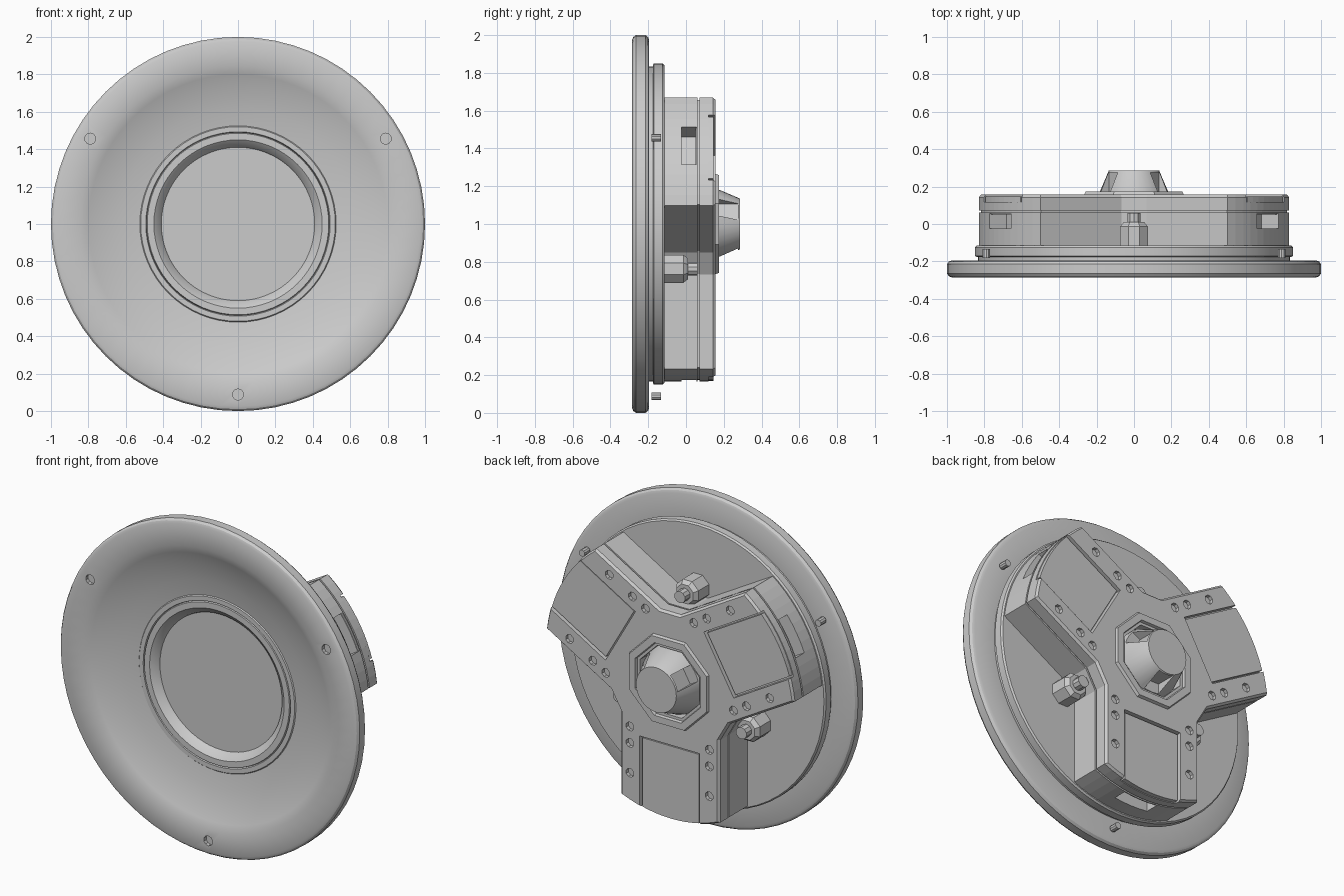
import bpy, bmesh
from math import sin, cos, tan, asin, pi, radians

if "Cube" in bpy.data.objects:
    bpy.data.objects.remove(bpy.data.objects["Cube"])

ARMS = [radians(a) for a in (30, 150, 270)]
GAPS = [radians(a) for a in (90, 210, 330)]


def polar(u, v, a):
    """Point u along the direction a and v across it, in the disc plane (x, z)."""
    return (u * cos(a) - v * sin(a), 1 + u * sin(a) + v * cos(a))


def finish(bm, name, smooth=False):
    bmesh.ops.recalc_face_normals(bm, faces=bm.faces)
    me = bpy.data.meshes.new(name)
    bm.to_mesh(me)
    bm.free()
    ob = bpy.data.objects.new(name, me)
    bpy.context.collection.objects.link(ob)
    if smooth:
        bpy.ops.object.select_all(action='DESELECT')
        ob.select_set(True)
        bpy.context.view_layer.objects.active = ob
        bpy.ops.object.shade_smooth_by_angle(angle=radians(28))
    return ob


def add_prism(bm, pts, y0, y1, pts1=None):
    lo = [bm.verts.new((x, y0, z)) for x, z in pts]
    hi = [bm.verts.new((x, y1, z)) for x, z in (pts1 or pts)]
    bm.faces.new(lo)
    bm.faces.new(hi[::-1])
    n = len(lo)
    for i in range(n):
        j = (i + 1) % n
        bm.faces.new((lo[i], lo[j], hi[j], hi[i]))


def rect(a, u0, u1, h):
    return [polar(u, v, a) for u, v in ((u0, -h), (u1, -h), (u1, h), (u0, h))]


def circle(c, r, n):
    return [(c[0] + r * cos((i + .5) * 2 * pi / n), c[1] + r * sin((i + .5) * 2 * pi / n))
            for i in range(n)]


def lathe(name, profile, n=64, smooth=True):
    """Spin (radius, y) points around the disc axis."""
    bm = bmesh.new()
    rings = []
    for r, y in profile:
        if r == 0:
            rings.append([bm.verts.new((0, y, 1))] * n)
        else:
            rings.append([bm.verts.new((r * cos(i * 2 * pi / n), y, 1 + r * sin(i * 2 * pi / n)))
                          for i in range(n)])
    for A, B in zip(rings, rings[1:]):
        for i in range(n):
            j = (i + 1) % n
            bm.faces.new(list(dict.fromkeys((A[i], A[j], B[j], B[i]))))
    return finish(bm, name, smooth)


def cut(ob, bm):
    cutter = finish(bm, "cutter")
    cutter.hide_render = True
    m = ob.modifiers.new("cut", 'BOOLEAN')
    m.operation, m.solver, m.object = 'DIFFERENCE', 'EXACT', cutter
    bpy.context.view_layer.objects.active = ob
    bpy.ops.object.modifier_apply(modifier=m.name)
    bpy.data.objects.remove(cutter)


def star(h, R, c):
    """Three arm outline: half width h, rounded ends at R, inner corners cut at c."""
    pts = []
    u, da = 2 * (c - h * sin(pi / 3)), asin(h / R)
    for a in ARMS:
        pts.append(polar(u, -h, a))
        pts += [polar(R, 0, a + da * (k / 6 - 1)) for k in range(13)]
        pts.append(polar(u, h, a))
    return pts


# front flange with dished bowl, ring lip and sunken centre disc
flange = lathe("front_flange", [
    (0, -.16), (.41, -.16), (.415, -.172), (.45, -.202), (.485, -.202), (.489, -.19),
    (.493, -.202), (.52, -.202), (.525, -.196), (.62, -.211), (.73, -.24), (.80, -.266),
    (.845, -.285), (.975, -.285), (.99, -.279), (1, -.265), (1, -.215), (.99, -.201),
    (.975, -.195), (.835, -.195), (.835, -.15), (0, -.15)])
bm = bmesh.new()
for a in ARMS:
    add_prism(bm, circle(polar(.912, 0, a), .03, 10), -.30, -.262)
cut(flange, bm)

# rear cover disc
lathe("rear_cover", [(0, -.153), (.6, -.153), (.6, -.176), (.842, -.176), (.85, -.17),
                     (.85, -.125), (.842, -.115), (0, -.115)])

# three arm body, with a pocket in each arm end
bm = bmesh.new()
add_prism(bm, star(.33, .835, .42), -.13, .062)
body = finish(bm, "arm_body")
bm = bmesh.new()
for a in ARMS:
    add_prism(bm, rect(a, .72, .95, .115), -.025, .055)
cut(body, bm)

# thin seam between body and back plate
bm = bmesh.new()
add_prism(bm, star(.32, .825, .41), .05, .08)
finish(bm, "seam_core")

# back plate with chamfered edge, panel channels, bolt holes and hub opening
bm = bmesh.new()
add_prism(bm, star(.33, .835, .42), .072, .143)
add = star(.33, .835, .42)
top = star(.318, .825, .408)
bmesh.ops.delete(bm, geom=[f for f in bm.faces if all(v.co.y > .14 for v in f.verts)],
                 context='FACES_ONLY')
bm.verts.ensure_lookup_table()
n = len(add)
low = [bm.verts[n + i] for i in range(n)]
high = [bm.verts.new((x, .157, z)) for x, z in top]
for i in range(n):
    bm.faces.new((low[i], low[(i + 1) % n], high[(i + 1) % n], high[i]))
bm.faces.new(high)
plate = finish(bm, "back_plate")
bm = bmesh.new()
add_prism(bm, circle((0, 1), .215, 8), .10, .2)
for a in ARMS:
    add_prism(bm, rect(a, .38, .95, .2), .118, .2)
    for u in (.34, .44, .62):
        for v in (-.265, .265):
            add_prism(bm, circle(polar(u, v, a), .027, 8), .135, .2)
cut(plate, bm)

# panels lying in the channels
for a in ARMS:
    bm = bmesh.new()
    arc = [polar(.83, 0, a + asin(.188 / .83) * (k / 4 - 1)) for k in range(9)]
    add_prism(bm, [polar(.392, -.188, a)] + arc + [polar(.392, .188, a)], .11, .146)
    finish(bm, "arm_panel")

# octagonal hub collar
bm = bmesh.new()
add_prism(bm, circle((0, 1), .29, 8), .15, .174, circle((0, 1), .28, 8))
collar = finish(bm, "hub_collar")
bm = bmesh.new()
add_prism(bm, circle((0, 1), .215, 8), .1, .2, circle((0, 1), .245, 8))
cut(collar, bm)

# hub cone with three slots
cone = lathe("hub_cone", [(0, .09), (.205, .09), (.205, .12), (.135, .285), (0, .285)], 32)
bm = bmesh.new()
for a in ARMS:
    add_prism(bm, rect(a, .125, .3, .05), .15, .275)
cut(cone, bm)

# screw bosses in the gaps and screw ends on the flange back
for angles, r, size, y0, y1 in ((GAPS, .475, .08, -.13, .01), (ARMS, .912, .045, -.2, -.183)):
    for a in angles:
        c = polar(r, 0, a)
        bm = bmesh.new()
        mid = y1 - size * .3
        add_prism(bm, circle(c, size, 8), y0, mid)
        add_prism(bm, circle(c, size, 8), mid, y1, circle(c, size * .75, 8))
        boss = finish(bm, "screw_boss")
        bmesh_hole = bmesh.new()
        add_prism(bmesh_hole, circle(c, size * .45, 10), y1 - .015, y1 + .05)
        cut(boss, bmesh_hole)
